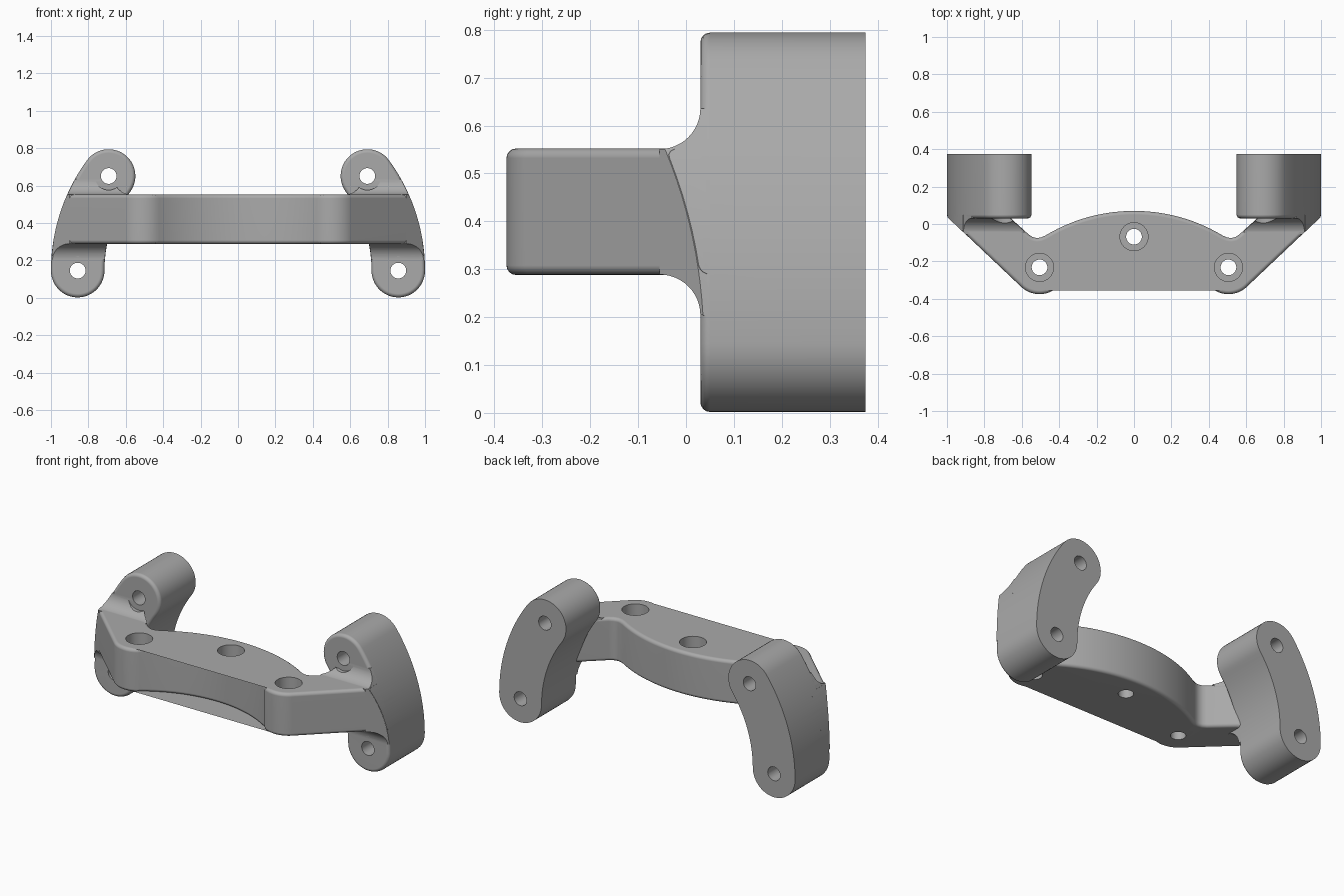
import bpy, bmesh
from math import sin, cos, radians, sqrt, pi

if "Cube" in bpy.data.objects:
    bpy.data.objects.remove(bpy.data.objects["Cube"], do_unlink=True)

grey = bpy.data.materials.new("plain grey")
grey.use_nodes = True
grey.diffuse_color = (0.4, 0.4, 0.4, 1)
grey.node_tree.nodes["Principled BSDF"].inputs["Base Color"].default_value = (0.4, 0.4, 0.4, 1)

AXES = {'x': lambda a, b, t: (t, a, b),
        'y': lambda a, b, t: (a, t, b),
        'z': lambda a, b, t: (a, b, t)}


def arc(cx, cy, r, start, end, n=16):
    """Points along an arc, angles in degrees."""
    return [(cx + r * cos(radians(start + (end - start) * i / n)),
             cy + r * sin(radians(start + (end - start) * i / n))) for i in range(n + 1)]


def prism(name, outline, axis, lo, hi, round_ends=()):
    """Extrude an outline along an axis, rounding the rims of the chosen ends."""
    bm = bmesh.new()
    place = AXES[axis]
    ends = [[bm.verts.new(place(a, b, t)) for a, b in outline] for t in (lo, hi)]
    caps = [bm.faces.new(ring) for ring in ends]
    n = len(outline)
    for i in range(n):
        j = (i + 1) % n
        bm.faces.new((ends[0][i], ends[0][j], ends[1][j], ends[1][i]))
    bmesh.ops.recalc_face_normals(bm, faces=bm.faces)
    rims = [e for k in round_ends for e in caps[k].edges]
    if rims:
        bmesh.ops.bevel(bm, geom=rims, offset=0.02, segments=4, profile=0.5, affect='EDGES')
    mesh = bpy.data.meshes.new(name)
    bm.to_mesh(mesh)
    bm.free()
    mesh.materials.append(grey)
    obj = bpy.data.objects.new(name, mesh)
    bpy.context.collection.objects.link(obj)
    return obj


def combine(target, tool, operation):
    """Apply a boolean and discard the tool."""
    mod = target.modifiers.new("combine", 'BOOLEAN')
    mod.operation, mod.object, mod.solver = operation, tool, 'EXACT'
    bpy.context.view_layer.update()
    graph = bpy.context.evaluated_depsgraph_get()
    mesh = bpy.data.meshes.new_from_object(target.evaluated_get(graph))
    target.modifiers.clear()
    target.data = mesh
    bpy.data.objects.remove(tool, do_unlink=True)


def circle(cx, cy, r, n=40):
    return arc(cx, cy, r, 0, 360 * (n - 1) / n, n - 1)


# Shared dimensions
BOTTOM, TOP = 0.288, 0.552
FACE, BACK = 0.03, 0.375
PIVOT, SWEEP, PAD_R, MID_R = 0.145, 36.2, 0.143, 0.857
END = (0.505, -0.232)

# Arched arm: right half of the plan, then mirrored
half = arc(0, -0.85, 0.92, 90, 59, 14)
half += [(0.498, -0.072), (0.52, -0.075), (0.542, -0.07), (0.562, -0.057)]
half += [(0.68, 0.05), (0.74, 0.1), (1.064, 0.1)]
half += arc(*END, 0.143, -47, -124, 14)
half += arc(0, -0.953, 0.743, 54.5, 90, 14)
mirrored = [(-x, y) for x, y in reversed(half[1:-1])]
body = prism("mounting_bracket", half + mirrored, 'z', BOTTOM, TOP, (0, 1))
combine(body, prism("outer_limit", circle(0, PIVOT, 1.0, 160), 'y', -0.5, 0.5), 'INTERSECT')


def pad_outline(side, grow=0.0):
    """Curved slot shape of the end pads."""
    r = PAD_R + grow
    ux, uz = MID_R * cos(radians(SWEEP)), PIVOT + MID_R * sin(radians(SWEEP))
    pts = arc(0, PIVOT, MID_R + r, 0, SWEEP, 20)
    pts += arc(ux, uz, r, SWEEP, SWEEP + 180, 24)[1:]
    pts += arc(0, PIVOT, MID_R - r, SWEEP, 0, 20)[1:]
    pts += arc(MID_R, PIVOT, r, -180, 0, 24)[1:-1]
    return [(side * x, z) for x, z in pts]


# Concave flare where the arm meets a pad, as a side profile
f = 0.085
flare_side = arc(FACE - f, TOP + f - 0.001, f, -90, 0, 12) + [(0.1, TOP + f), (0.1, BOTTOM - f)]
flare_side += arc(FACE - f, BOTTOM - f + 0.001, f, 0, 90, 12)
flare_plan = [(0.57, -0.053), (0.68, 0.047), (0.74, 0.09), (1.05, 0.085), (0.85, -0.103), (0.7, -0.1)]

screws = [(MID_R * cos(radians(a)), PIVOT + MID_R * sin(radians(a))) for a in (0, SWEEP)]

for side in (-1, 1):
    flare = prism("flare", flare_side, 'x', min(side * 0.5, side * 1.1), max(side * 0.5, side * 1.1))
    plan = [(side * x, y) for x, y in flare_plan]
    combine(flare, prism("flare_plan", plan, 'z', 0, 0.9), 'INTERSECT')
    combine(flare, prism("flare_limit", pad_outline(side, -0.001), 'y', -0.3, 0.2), 'INTERSECT')
    combine(body, flare, 'UNION')
    # End pad with a rounded front rim
    combine(body, prism("pad", pad_outline(side), 'y', FACE, BACK, (0,)), 'UNION')
    # Screw holes and clearance for the screw heads
    for x, z in screws:
        combine(body, prism("head_space", circle(side * x, z, 0.075), 'y', -0.3, FACE - 0.001), 'DIFFERENCE')
        combine(body, prism("screw_hole", circle(side * x, z, 0.042), 'y', -0.4, 0.5), 'DIFFERENCE')

# Counterbored holes through the arm
for x, y in ((0, -0.068), END, (-END[0], END[1])):
    combine(body, prism("counterbore", circle(x, y, 0.075), 'z', TOP - 0.13, 0.9), 'DIFFERENCE')
    combine(body, prism("bolt_hole", circle(x, y, 0.042), 'z', 0.1, 0.9), 'DIFFERENCE')

# Smooth shading with crisp edges
bpy.ops.object.select_all(action='DESELECT')
body.select_set(True)
bpy.context.view_layer.objects.active = body
bpy.ops.object.shade_smooth_by_angle(angle=radians(30))
weighted = body.modifiers.new("weighted normals", 'WEIGHTED_NORMAL')
weighted.keep_sharp = True
